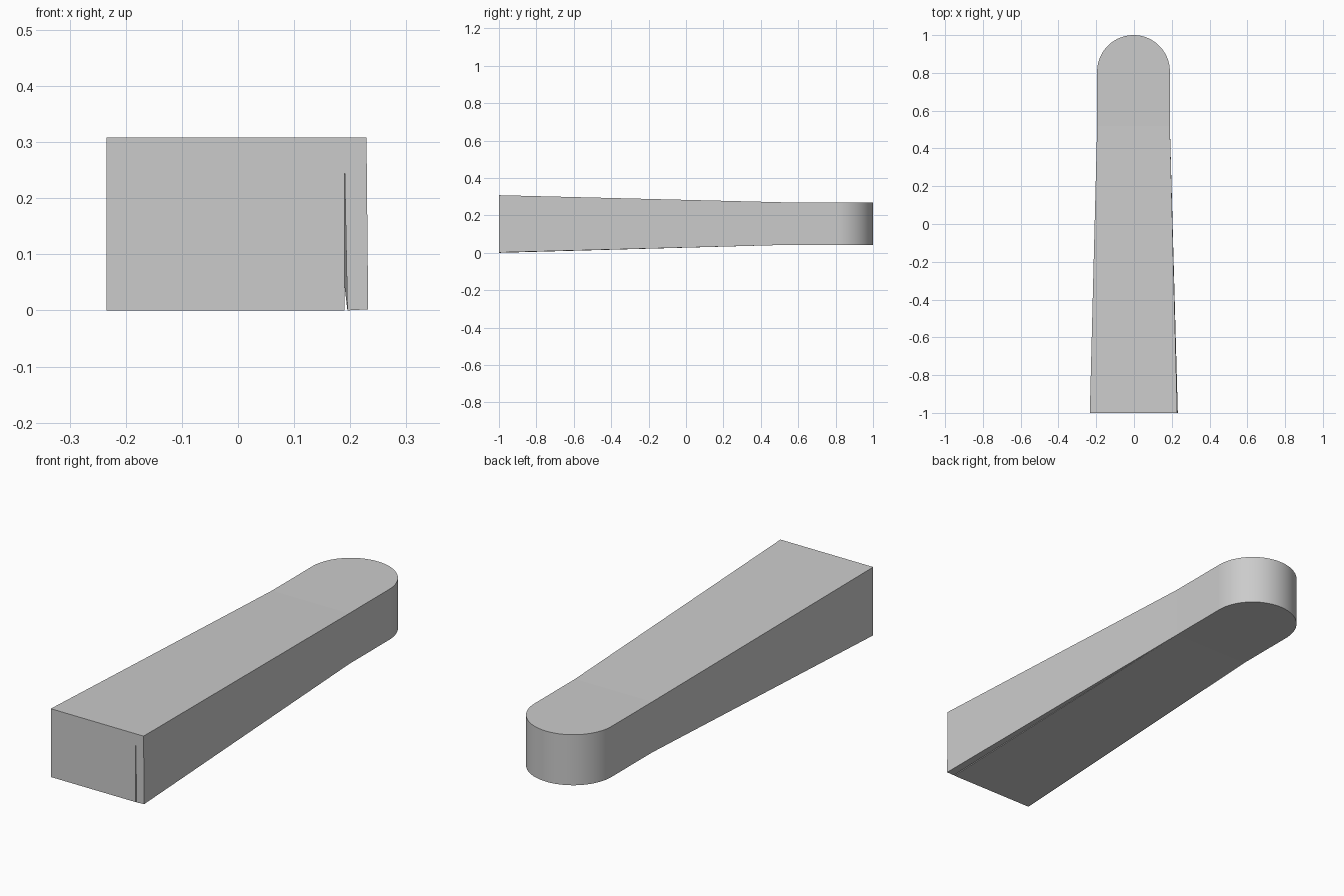
import bpy
import bmesh
from math import pi, cos, sin, radians

if "Cube" in bpy.data.objects:
    bpy.data.objects.remove(bpy.data.objects["Cube"], do_unlink=True)

FRONT, TAPER_END = -1.0, 0.52      # the beam tapers between these y values
RADIUS, CENTRE_X = 0.1925, -0.0025
LEFT_EDGE = CENTRE_X + RADIUS
ARC_Y = 1.0 - RADIUS

grey = bpy.data.materials.new("plain grey")
grey.use_nodes = True
colour = (0.6, 0.6, 0.6, 1.0)
grey.diffuse_color = colour
grey.node_tree.nodes["Principled BSDF"].inputs["Base Color"].default_value = colour


def finish(bm, name):
    bmesh.ops.recalc_face_normals(bm, faces=bm.faces)
    mesh = bpy.data.meshes.new(name)
    bm.to_mesh(mesh)
    bm.free()
    mesh.materials.append(grey)
    obj = bpy.data.objects.new(name, mesh)
    bpy.context.collection.objects.link(obj)
    return obj


# Beam: plan outline with a round back end, extruded to a slab
outline = [(-0.234, FRONT), (LEFT_EDGE, FRONT)]
steps = 48
for i in range(steps + 1):
    a = pi * i / steps
    outline.append((CENTRE_X + RADIUS * cos(a), ARC_Y + RADIUS * sin(a)))
outline.append((CENTRE_X - RADIUS, TAPER_END))

bm = bmesh.new()
base = bm.faces.new([bm.verts.new((x, y, 0)) for x, y in outline])
top = bmesh.ops.extrude_face_region(bm, geom=[base], use_keep_orig=True)
for item in top["geom"]:
    if isinstance(item, bmesh.types.BMVert):
        item.co.z = 1
bmesh.ops.bisect_plane(bm, geom=bm.verts[:] + bm.edges[:] + bm.faces[:],
                       plane_co=(0, TAPER_END, 0), plane_no=(0, 1, 0), dist=1e-5)

# Height taper: full at the front, level behind the taper end
for v in bm.verts:
    t = max(0.0, (TAPER_END - v.co.y) / (TAPER_END - FRONT))
    v.co.z = 0.27 + 0.038 * t if v.co.z > 0.5 else 0.042 * (1 - t)
beam = finish(bm, "beam")

# Side wedge: widens to the front, leaving a thin slit at its lower inner edge
bm = bmesh.new()
front = [bm.verts.new((x, FRONT, z)) for x, z in
         ((0.195, 0.0), (0.232, 0.002), (0.229, 0.308), (0.189, 0.308))]
low = bm.verts.new((LEFT_EDGE, TAPER_END, 0.042))
high = bm.verts.new((LEFT_EDGE, TAPER_END, 0.27))
bm.faces.new(front)
bm.faces.new((front[0], front[1], low))
bm.faces.new((front[1], front[2], high, low))
bm.faces.new((front[2], front[3], high))
bm.faces.new((front[3], front[0], low, high))
wedge = finish(bm, "side_wedge")

# Smooth only the rounded end
bpy.ops.object.select_all(action="DESELECT")
beam.select_set(True)
bpy.context.view_layer.objects.active = beam
bpy.ops.object.shade_smooth_by_angle(angle=radians(20))
for p in beam.data.polygons:
    if p.center.y < ARC_Y or abs(p.normal.z) > 0.5:
        p.use_smooth = False
